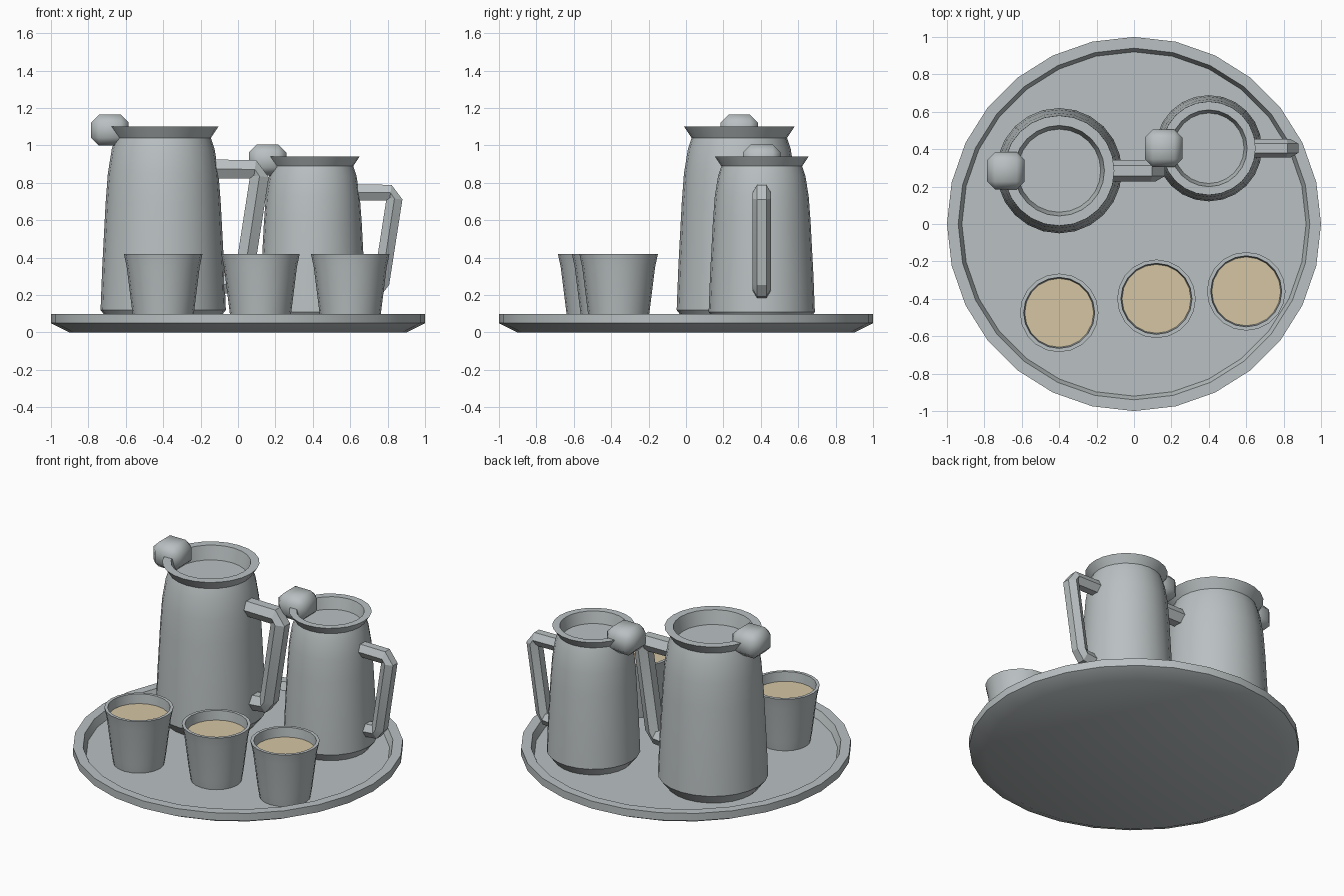
import bpy, bmesh, math
from mathutils import Vector

cube = bpy.data.objects.get("Cube")
if cube:
    bpy.data.objects.remove(cube, do_unlink=True)


def material(name, rgb):
    m = bpy.data.materials.new(name)
    m.use_nodes = True
    m.diffuse_color = (*rgb, 1)
    m.node_tree.nodes["Principled BSDF"].inputs["Base Color"].default_value = (*rgb, 1)
    return m


METAL = material("pewter grey", (0.49, 0.53, 0.54))
DRINK = material("milky tan", (0.66, 0.56, 0.37))


def finish(name, bm, mat, angle=30):
    bmesh.ops.recalc_face_normals(bm, faces=bm.faces)
    mesh = bpy.data.meshes.new(name)
    bm.to_mesh(mesh)
    bm.free()
    mesh.materials.append(mat)
    obj = bpy.data.objects.new(name, mesh)
    bpy.context.collection.objects.link(obj)
    bpy.ops.object.select_all(action='DESELECT')
    obj.select_set(True)
    bpy.context.view_layer.objects.active = obj
    bpy.ops.object.shade_smooth_by_angle(angle=math.radians(angle))
    return obj


def skin(bm, rings):
    """Bridge successive vertex rings and cap both ends."""
    for a, b in zip(rings, rings[1:]):
        for i in range(len(a)):
            j = (i + 1) % len(a)
            bm.faces.new((a[i], a[j], b[j], b[i]))
    bm.faces.new(rings[0])
    bm.faces.new(rings[-1])


def lathe(name, profile, sides, center, mat=METAL, scale=1.0, base=0.0):
    bm = bmesh.new()
    rings = []
    for r, z in profile:
        ring = []
        for i in range(sides):
            a = math.tau * i / sides
            ring.append(bm.verts.new((center[0] + scale * r * math.cos(a),
                                      center[1] + scale * r * math.sin(a),
                                      base + scale * z)))
        rings.append(ring)
    skin(bm, rings)
    return finish(name, bm, mat)


def hex_bar(name, path, radius, center, scale, base):
    """Hexagonal rod swept along a path of (x, z) points."""
    bm = bmesh.new()
    pts = [Vector((x, 0, z)) for x, z in path]
    rings = []
    for i, p in enumerate(pts):
        tangent = (pts[min(i + 1, len(pts) - 1)] - pts[max(i - 1, 0)]).normalized()
        side = Vector((0, 1, 0))
        up = tangent.cross(side)
        ring = []
        for k in range(6):
            a = math.tau * k / 6
            v = p + radius * (side * math.cos(a) + up * math.sin(a))
            ring.append(bm.verts.new(v * scale + Vector((*center, base))))
        rings.append(ring)
    skin(bm, rings)
    return finish(name, bm, METAL, 20)


def knob(name, center):
    """Small block with chamfered edges."""
    bm = bmesh.new()
    bmesh.ops.create_cube(bm, size=1)
    for v in bm.verts:
        v.co = Vector((v.co.x * 0.2, v.co.y * 0.2, v.co.z * 0.165)) + Vector(center)
    bmesh.ops.bevel(bm, geom=bm.edges[:], offset=0.042, segments=1, affect='EDGES')
    return finish(name, bm, METAL, 50)


FLOOR = 0.05

# Round tray with a raised rim
lathe("tray", [(0.9, 0), (1, 0.05), (1, 0.1), (0.94, 0.1), (0.92, FLOOR)], 28, (0, 0))

# Two pitchers of the same shape, the second one smaller
pitcher_profile = [(0.28, 0), (0.335, 0.07), (0.326, 0.3), (0.308, 0.64), (0.296, 0.8),
                   (0.275, 0.93), (0.255, 0.99), (0.295, 1.05), (0.242, 1.05), (0.222, 0.96)]
handle_path = [(0.2, 0.825), (0.49, 0.822), (0.515, 0.785), (0.432, 0.25), (0.41, 0.215), (0.25, 0.2)]
for label, center, scale in (("large", (-0.4, 0.285), 1.0), ("small", (0.4, 0.405), 0.848)):
    lathe(label + "_pitcher", pitcher_profile, 24, center, METAL, scale, FLOOR)
    hex_bar(label + "_pitcher_handle", handle_path, 0.058, center, scale, FLOOR)
    knob(label + "_pitcher_thumb_knob",
         (center[0] - 0.285 * scale, center[1], FLOOR + 1.05 * scale - 0.018))

# Three cups filled with a drink
cup_profile = [(0.155, 0), (0.165, 0.06), (0.195, 0.3), (0.21, 0.37), (0.19, 0.37), (0.184, 0.3)]
for label, center in (("right", (-0.4, -0.475)), ("middle", (0.12, -0.4)), ("left", (0.6, -0.36))):
    lathe(label + "_cup", cup_profile, 20, center, METAL, 1, FLOOR)
    lathe(label + "_cup_drink", [(0.184, 0.3), (0.184, 0.308)], 20, center, DRINK, 1, FLOOR)
